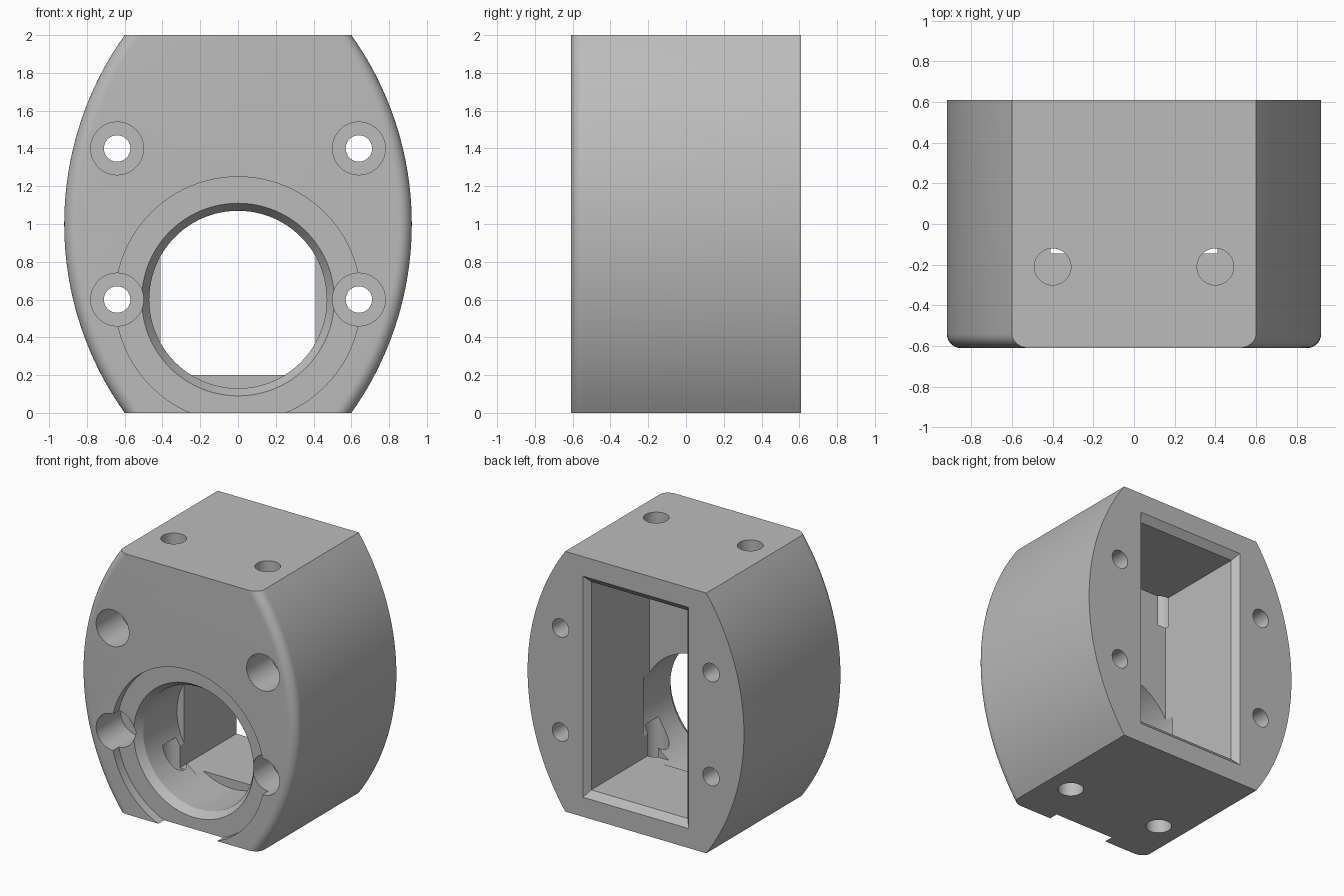
import bpy, bmesh, math

cube = bpy.data.objects.get("Cube")
if cube:
    bpy.data.objects.remove(cube, do_unlink=True)

FRONT, BACK = -0.61, 0.61
HEIGHT = 2.0

grey = bpy.data.materials.new("plain grey")
grey.use_nodes = True
grey.diffuse_color = (0.5, 0.5, 0.5, 1)
grey.node_tree.nodes["Principled BSDF"].inputs["Base Color"].default_value = (0.5, 0.5, 0.5, 1)


def loft(name, rings):
    """Closed solid through a list of equal-length point rings."""
    bm = bmesh.new()
    loops = [[bm.verts.new(p) for p in ring] for ring in rings]
    n = len(loops[0])
    for a, b in zip(loops, loops[1:]):
        for i in range(n):
            j = (i + 1) % n
            bm.faces.new((a[i], a[j], b[j], b[i]))
    bm.faces.new(loops[0])
    bm.faces.new(loops[-1])
    bmesh.ops.recalc_face_normals(bm, faces=bm.faces)
    mesh = bpy.data.meshes.new(name)
    bm.to_mesh(mesh)
    bm.free()
    mesh.materials.append(grey)
    obj = bpy.data.objects.new(name, mesh)
    bpy.context.collection.objects.link(obj)
    return obj


def barrel_ring(y, inset, steps=48):
    """Flat top and bottom, bulging arc sides, pulled in by inset."""
    radius, centre = 1.7225 - inset, -0.8025
    side = []
    for i in range(steps + 1):
        z = HEIGHT * i / steps
        side.append((centre + math.sqrt(radius ** 2 - (z - 1) ** 2), z))
    return [(x, y, z) for x, z in side] + [(-x, y, z) for x, z in reversed(side)]


def circle(r, y, x, z, n=64):
    angles = [2 * math.pi * i / n for i in range(n)]
    return [(x + r * math.cos(a), y, z + r * math.sin(a)) for a in angles]


def turned(name, profile, x, z, n=64):
    """Round cutter along y from (radius, y) pairs."""
    return loft(name, [circle(r, y, x, z, n) for r, y in profile])


def upright(name, r, x, y, z0, z1, n=40):
    """Round cutter along z."""
    return loft(name, [[(px, py, z) for px, _, py in circle(r, 0, x, y, n)] for z in (z0, z1)])


def rectangle(half_width, margin, y):
    w, lo, hi = half_width, margin, HEIGHT - margin
    return [(-w, y, lo), (w, y, lo), (w, y, hi), (-w, y, hi)]


# Body with rounded front edges along the curved sides
fillet = 0.07
rings = []
for i in range(9):
    a = math.pi / 2 * i / 8
    rings.append(barrel_ring(FRONT + fillet * (1 - math.sin(a)), fillet * (1 - math.cos(a))))
rings.reverse()
housing = loft("housing", rings + [barrel_ring(BACK, 0)])

# Rear cavity with chamfered mouth
cutters = [loft("cavity_cutter", [
    rectangle(0.41, 0.2, -0.145), rectangle(0.41, 0.2, BACK - 0.045),
    rectangle(0.45, 0.15, BACK), rectangle(0.45, 0.15, BACK + 0.1)])]

# Front recess, chamfer and bore
cutters.append(turned("bore_cutter", [
    (0.65, FRONT - 0.1), (0.65, FRONT + 0.07), (0.51, FRONT + 0.07),
    (0.47, FRONT + 0.13), (0.47, -0.07)], 0, 0.6, 96))

# Counterbored screw holes, and blind holes in top and bottom
for s in (-1, 1):
    for z in (0.6, 1.4):
        cutters.append(turned("screw_cutter", [
            (0.14, FRONT - 0.1), (0.14, FRONT + 0.3),
            (0.07, FRONT + 0.3), (0.07, BACK + 0.1)], s * 0.64, z, 40))
    for z0, z1 in ((-0.1, 0.43), (1.57, 2.1)):
        cutters.append(upright("blind_hole_cutter", 0.09, s * 0.4, -0.21, z0, z1))

bpy.ops.object.select_all(action="DESELECT")
bpy.context.view_layer.objects.active = housing
housing.select_set(True)
for cutter in cutters:
    cutter.hide_render = True
    mod = housing.modifiers.new("cut", "BOOLEAN")
    mod.operation = "DIFFERENCE"
    mod.solver = "EXACT"
    mod.object = cutter
    bpy.ops.object.modifier_apply(modifier=mod.name)
    bpy.data.objects.remove(cutter, do_unlink=True)

bpy.ops.object.shade_smooth_by_angle(angle=math.radians(25))
